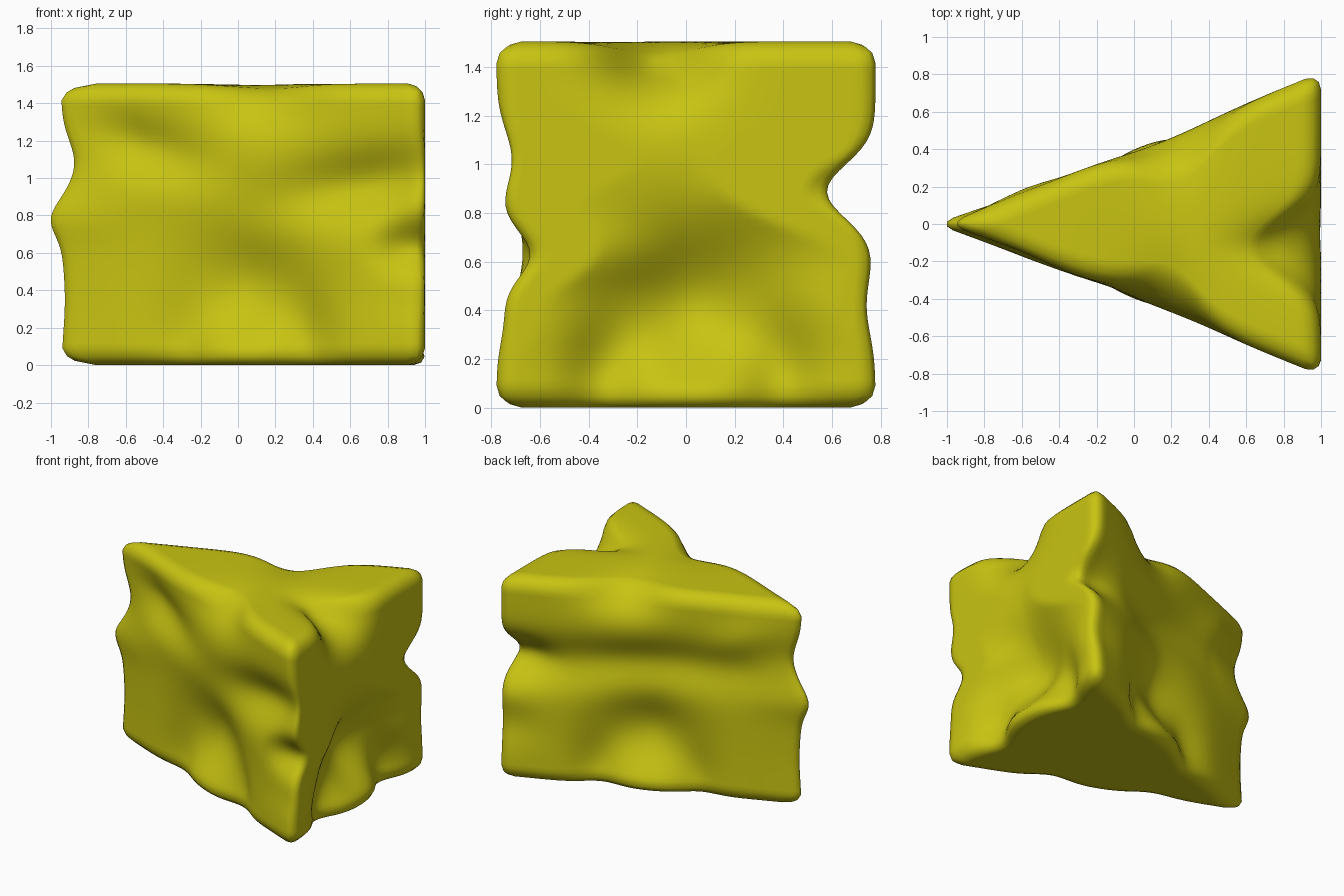
import bpy, bmesh, math
from mathutils import Vector

if "Cube" in bpy.data.objects:
    bpy.data.objects.remove(bpy.data.objects["Cube"])

HEIGHT = 1.505
CORNERS = [Vector((-1.0, 0, 0)), Vector((1.0, -0.81, 0)), Vector((1.0, 0.81, 0))]

# Single stone colour
mat = bpy.data.materials.new("mustard_yellow")
mat.use_nodes = True
colour = (0.58, 0.55, 0.006, 1)
mat.diffuse_color = colour
mat.node_tree.nodes["Principled BSDF"].inputs["Base Color"].default_value = colour

# Wedge: triangular prism with rounded edges
bm = bmesh.new()
low = [bm.verts.new(c) for c in CORNERS]
high = [bm.verts.new(c + Vector((0, 0, HEIGHT))) for c in CORNERS]
bm.faces.new(low[::-1])
bm.faces.new(high)
for i in range(3):
    j = (i + 1) % 3
    bm.faces.new((low[i], low[j], high[j], high[i]))
bmesh.ops.bevel(bm, geom=bm.edges[:], offset=0.09, segments=3, profile=0.5, affect='EDGES')
long_edges = [e for e in bm.edges if e.calc_length() > 0.3]
bmesh.ops.subdivide_edges(bm, edges=long_edges, cuts=44, use_grid_fill=True)
bmesh.ops.triangulate(bm, faces=[f for f in bm.faces if len(f.verts) > 4])


def arch(centre, depth, spread):
    """Hollow above the base with a valley either side of a small lobe."""
    return [
        (centre, 0.42, 0.25, 0.22, 0, depth),
        (centre - spread, 0.12, 0.11, 0.17, 0, depth * 0.45),
        (centre + spread, 0.12, 0.11, 0.17, 0, depth * 0.45),
        (centre, 0.0, 0.2, 0.15, 0, -depth * 0.3),
    ]


# Dents per side: (position along side, height, half width, half height, slant, depth)
# A negative depth is a bulge.
DENTS = {
    "front": arch(0.0, 0.16, 0.34) + [
        (0.13, 1.55, 0.18, 0.16, 0, 0.16),       # top notch
        (0.65, 0.97, 0.32, 0.12, 0.15, 0.11),    # groove
        (-0.55, 1.17, 0.26, 0.12, -0.25, 0.08),
        (0.95, 0.63, 0.12, 0.10, 0, 0.15),       # edge chip
        (0.97, 0.36, 0.15, 0.10, 0, 0.03),
    ],
    "back": arch(0.03, 0.17, 0.34) + [
        (0.2, 1.55, 0.18, 0.15, 0, 0.17),
        (0.1, 0.94, 0.55, 0.13, -0.08, 0.10),
        (0.97, 0.89, 0.20, 0.11, 0, 0.19),
        (0.97, 0.42, 0.15, 0.12, 0, 0.04),
    ],
    "side": arch(0.03, 0.23, 0.37) + [
        (-0.12, 1.53, 0.15, 0.16, 0, 0.32),
        (0.78, 0.90, 0.13, 0.09, 0, 0.10),
        (-0.78, 0.63, 0.10, 0.09, 0, 0.06),
    ],
}
SLOPE = math.atan2(0.81, 2.0)
NORMALS = {
    "front": Vector((-math.sin(SLOPE), -math.cos(SLOPE), 0)),
    "back": Vector((-math.sin(SLOPE), math.cos(SLOPE), 0)),
    "side": Vector((1, 0, 0)),
}
# Thin edge outline: (height, half height, shift inward)
THIN_EDGE = [(1.08, 0.17, 0.07), (0.78, 0.12, -0.06), (0.35, 0.25, 0.02)]


def push(co):
    """Inward shift of a point, fading with depth below each side."""
    shift = Vector((0, 0, 0))
    for side, normal in NORMALS.items():
        origin = CORNERS[1] if side == "side" else CORNERS[0]
        inside = max(0.0, (origin - co).dot(normal))
        fade = max(0.0, 1 - inside / 0.75)
        along = co.y if side == "side" else co.x
        amount = 0.0
        for pos, height, wide, tall, slant, depth in DENTS[side]:
            u = (along - pos) / wide
            v = (co.z - height - slant * (along - pos)) / tall
            amount += depth * math.exp(-(u * u + v * v) / 2)
        if side != "side":
            amount *= min(1.0, max(0.0, (co.x + 1) / 0.4))
        shift -= normal * amount * fade
        # top rim sags into its notches
        sag = max(0.0, (co.z - 1.2) / 0.3)
        shift.z -= 0.25 * max(0.0, amount) * fade ** 3 * sag
    return shift


for v in bm.verts:
    base = v.co.copy()
    v.co = base + push(base)
    v.co.x = min(v.co.x, 1.0)
    near_edge = max(0.0, (-base.x - 0.5) / 0.45)
    for height, tall, amount in THIN_EDGE:
        v.co.x += near_edge * amount * math.exp(-((base.z - height) / tall) ** 2)

bmesh.ops.recalc_face_normals(bm, faces=bm.faces[:])
mesh = bpy.data.meshes.new("wedge_stone")
bm.to_mesh(mesh)
bm.free()
mesh.materials.append(mat)
stone = bpy.data.objects.new("wedge_stone", mesh)
bpy.context.collection.objects.link(stone)
mesh.shade_smooth()
